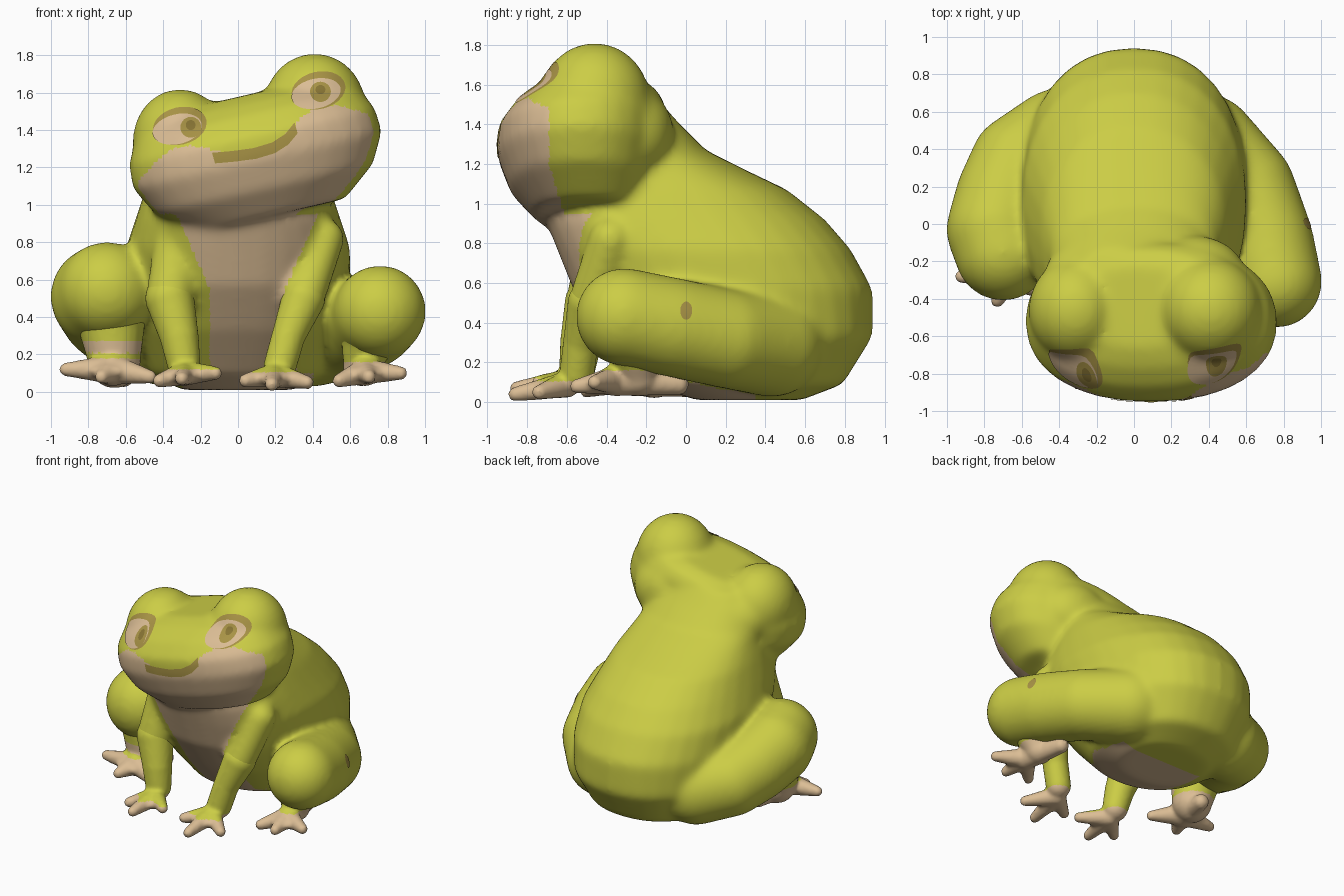
import bpy, bmesh, math
from mathutils import Matrix, Vector
from mathutils.bvhtree import BVHTree

if "Cube" in bpy.data.objects:
    bpy.data.objects.remove(bpy.data.objects["Cube"])


def material(name, rgb):
    m = bpy.data.materials.new(name)
    m.use_nodes = True
    m.diffuse_color = (*rgb, 1)
    m.node_tree.nodes["Principled BSDF"].inputs["Base Color"].default_value = (*rgb, 1)
    return m


GREEN = material("skin green", (0.6, 0.61, 0.06))
TAN = material("belly tan", (0.71, 0.51, 0.3))
BROWN = material("mouth brown", (0.39, 0.29, 0.06))
DARK = material("pupil brown", (0.25, 0.18, 0.035))


def blob(bm, loc, radii):
    mat = Matrix.Translation(loc) @ Matrix.Diagonal((*radii, 1))
    bmesh.ops.create_uvsphere(bm, u_segments=24, v_segments=16, radius=1, matrix=mat)


def chain(bm, joints):
    """Tapered limb through (x, y, z, radius) joints."""
    for j in joints:
        blob(bm, j[:3], (j[3],) * 3)
    for a, b in zip(joints, joints[1:]):
        p, q = Vector(a[:3]), Vector(b[:3])
        turn = (q - p).to_track_quat("Z", "Y").to_matrix().to_4x4()
        bmesh.ops.create_cone(bm, cap_ends=True, segments=24, radius1=a[3], radius2=b[3],
                              depth=(q - p).length, matrix=Matrix.Translation((p + q) / 2) @ turn)


def loft(bm, sections, matrix, sides=32):
    """Stack of rounded slices given as (height, front y, back y, half width)."""
    rings = []
    for z, front, back, half in sections:
        ring = []
        for i in range(sides):
            a = math.tau * i / sides
            s, c = math.sin(a), math.cos(a)
            x = half * math.copysign(abs(s) ** 0.9, s)
            y = (front + back) / 2 + (back - front) / 2 * math.copysign(abs(c) ** 0.9, c)
            ring.append(bm.verts.new(matrix @ Vector((x, y, z))))
        rings.append(ring)
    for lo, hi in zip(rings, rings[1:]):
        for i in range(sides):
            k = (i + 1) % sides
            bm.faces.new((lo[i], lo[k], hi[k], hi[i]))
    bm.faces.new(rings[0])
    bm.faces.new(rings[-1])


def fuse(name, bm, voxel, smooth, is_tan):
    """Merge overlapping volumes into one smooth skin and colour it by rule."""
    bmesh.ops.recalc_face_normals(bm, faces=bm.faces)
    raw = bpy.data.meshes.new(name)
    bm.to_mesh(raw)
    bm.free()
    obj = bpy.data.objects.new(name, raw)
    bpy.context.collection.objects.link(obj)
    rem = obj.modifiers.new("merge", "REMESH")
    rem.mode = "VOXEL"
    rem.voxel_size = voxel
    soft = obj.modifiers.new("soften", "SMOOTH")
    soft.factor = 0.5
    soft.iterations = smooth
    bpy.context.view_layer.update()
    done = bpy.data.meshes.new_from_object(obj.evaluated_get(bpy.context.evaluated_depsgraph_get()))
    obj.modifiers.clear()
    obj.data = done
    bpy.data.meshes.remove(raw)
    done.name = name
    done.materials.clear()
    done.materials.append(GREEN)
    done.materials.append(TAN)
    for f in done.polygons:
        f.use_smooth = True
        f.material_index = int(is_tan(f.center))
    return obj


def plate(name, rows, place, direction, tree, mat, lift):
    """Thin painted patch: a grid of 2D points dropped onto a surface."""
    bm = bmesh.new()
    grid = []
    for row in rows:
        line = []
        for a, b in row:
            hit, normal, _, _ = tree.ray_cast(place(a, b), direction)
            line.append(bm.verts.new(hit + normal * lift))
        grid.append(line)
    for r, s in zip(grid, grid[1:]):
        for i in range(len(r) - 1):
            bm.faces.new((r[i], r[i + 1], s[i + 1], s[i]))
    bmesh.ops.remove_doubles(bm, verts=bm.verts, dist=0.0004)
    bmesh.ops.recalc_face_normals(bm, faces=bm.faces)
    bm.normal_update()
    if sum(f.normal.dot(direction) for f in bm.faces) > 0:
        bmesh.ops.reverse_faces(bm, faces=bm.faces)
    me = bpy.data.meshes.new(name)
    bm.to_mesh(me)
    bm.free()
    me.materials.append(mat)
    for f in me.polygons:
        f.use_smooth = True
    bpy.context.collection.objects.link(bpy.data.objects.new(name, me))


def disc(u, v, ru, rv, roll=0.0):
    rows = []
    for k in range(6):
        row = []
        for i in range(29):
            a = math.tau * i / 28
            p, q = ru * k / 5 * math.cos(a), rv * k / 5 * math.sin(a)
            row.append((u + p * math.cos(roll) - q * math.sin(roll),
                        v + p * math.sin(roll) + q * math.cos(roll)))
        rows.append(row)
    return rows


# Torso, tilted head, eye bumps, thighs and upper arms in one skin
ROLL = math.radians(13)
HEAD = Matrix.Translation((0.09, 0, 1.3)) @ Matrix.Rotation(-ROLL, 4, "Y")
HEAD_INV = HEAD.inverted()
torso = [(0.01, 0.05, 0.58, 0.3), (0.09, -0.18, 0.79, 0.46), (0.33, -0.4, 0.94, 0.57),
         (0.57, -0.57, 0.94, 0.6), (0.77, -0.65, 0.83, 0.6), (0.92, -0.71, 0.7, 0.55),
         (1.07, -0.66, 0.51, 0.5), (1.17, -0.6, 0.3, 0.46), (1.27, -0.58, 0.1, 0.43),
         (1.4, -0.52, -0.03, 0.38), (1.5, -0.5, -0.12, 0.3)]
head = [(-0.37, -0.76, -0.2, 0.41), (-0.22, -0.89, -0.14, 0.6), (-0.06, -0.95, -0.1, 0.685),
        (0.07, -0.95, -0.09, 0.675), (0.18, -0.87, -0.1, 0.62), (0.25, -0.77, -0.14, 0.5),
        (0.29, -0.66, -0.22, 0.32)]
thighs = [[(0.39, 0.43, 0.29, 0.265), (0.61, 0.2, 0.32, 0.25), (0.71, -0.08, 0.38, 0.25),
           (0.76, -0.31, 0.43, 0.247)],
          [(-0.41, 0.46, 0.3, 0.265), (-0.62, 0.33, 0.36, 0.255), (-0.69, 0.15, 0.43, 0.265),
           (-0.735, -0.03, 0.51, 0.27), (-0.7, -0.15, 0.54, 0.262)]]
upper_arms = [[(0.46, -0.38, 0.82, 0.11), (0.35, -0.48, 0.5, 0.115)],
              [(-0.31, -0.4, 0.86, 0.13), (-0.365, -0.48, 0.5, 0.13)]]
bm = bmesh.new()
loft(bm, torso, Matrix.Identity(4))
loft(bm, head, HEAD)
blob(bm, (0.41, -0.46, 1.52), (0.275, 0.28, 0.29))
blob(bm, (-0.31, -0.46, 1.34), (0.255, 0.28, 0.28))
blob(bm, (0.32, -0.28, 1.35), (0.28, 0.22, 0.24))
blob(bm, (-0.2, -0.28, 1.27), (0.28, 0.22, 0.22))
for joints in thighs + upper_arms:
    chain(bm, joints)


def belly(c):
    if c.z > 0.95:
        p = HEAD_INV @ c
        edge = -0.69 + 0.3 * max(0, 1.2 - c.z)
        return c.y < edge and p.z < 0.04 - 0.08 * math.cos(8 * p.x) + 0.05 * p.x
    wide = 0.2 + 0.45 * max(0, c.z - 0.55) + (0.15 if c.z < 0.12 else 0)
    return abs(c.x - 0.05) < wide and c.y < (0.35 if c.z < 0.1 else -0.1)


body = fuse("body_and_head", bm, 0.02, 22, belly)

# Lower limbs: joint chains, a ball, toe tips fanning from it,
# height of the tan sole and of a tan cuff above it
lower_limbs = {
    "left_forearm": ([[(0.35, -0.48, 0.5, 0.117), (0.27, -0.53, 0.3, 0.09), (0.225, -0.55, 0.14, 0.088)]],
                     (0.2, -0.6, 0.09, 0.075),
                     [(0.04, -0.71, 0.06), (0.18, -0.86, 0.04), (0.37, -0.74, 0.05)], 0.105, 0),
    "right_forearm": ([[(-0.365, -0.48, 0.5, 0.132), (-0.315, -0.53, 0.3, 0.105), (-0.29, -0.55, 0.15, 0.09)]],
                      (-0.28, -0.6, 0.1, 0.075),
                      [(-0.42, -0.72, 0.06), (-0.3, -0.85, 0.07), (-0.12, -0.74, 0.1)], 0.12, 0),
    "left_foot": ([[(0.71, -0.27, 0.34, 0.17), (0.66, -0.24, 0.13, 0.1)],
                   [(0.63, -0.04, 0.09, 0.055), (0.68, -0.36, 0.11, 0.08)]],
                  (0.68, -0.36, 0.11, 0.08),
                  [(0.54, -0.5, 0.06), (0.7, -0.55, 0.08), (0.87, -0.46, 0.1)], 0.16, 0),
    "right_foot": ([[(-0.68, -0.13, 0.4, 0.19), (-0.66, -0.16, 0.16, 0.14)],
                    [(-0.61, 0, 0.08, 0.055), (-0.67, -0.27, 0.12, 0.09)]],
                   (-0.67, -0.27, 0.12, 0.09),
                   [(-0.92, -0.28, 0.12), (-0.73, -0.41, 0.08), (-0.47, -0.37, 0.08)], 0.18, 0.27),
}
for name, (chains, ball, toes, sole, cuff) in lower_limbs.items():
    bm = bmesh.new()
    for joints in chains:
        chain(bm, joints)
    for tip in toes:
        chain(bm, [(*ball[:3], ball[3] * 0.9), (*tip, 0.037)])
    middle = sum((Vector(t) for t in toes), Vector()) / 3
    blob(bm, Vector(ball[:3]).lerp(middle, 0.4), (0.12, 0.09, 0.045))
    fuse(name, bm, 0.014, 5,
         lambda c: c.z < sole or (sole + 0.03 < c.z < cuff and c.y < -0.18))

# Eyes and mouth painted on the face
skin = BVHTree.FromPolygons([v.co for v in body.data.vertices],
                            [tuple(f.vertices) for f in body.data.polygons])
ahead = Vector((0, 1, 0))


def on_front(x, z):
    return Vector((x, -2, z))


for side, x, z, look in (("left", 0.43, 1.6, 0.01), ("right", -0.31, 1.41, 0.06)):
    layers = [("eyelid", disc(x, z + 0.01, 0.145, 0.1, ROLL), BROWN),
              ("eye", disc(x - 0.013, z - 0.008, 0.133, 0.08, ROLL), TAN),
              ("iris", disc(x + look, z, 0.055, 0.055), BROWN),
              ("pupil", disc(x + look, z + 0.01, 0.026, 0.026), DARK)]
    for k, (part, rows, mat) in enumerate(layers):
        plate(f"{side}_{part}", rows, on_front, ahead, skin, mat, 0.003 + 0.002 * k)

curve = [(-0.13, 1.25), (-0.02, 1.26), (0.09, 1.275), (0.19, 1.305), (0.26, 1.35), (0.31, 1.41)]
rows = []
for (ax, az), (bx, bz) in zip(curve, curve[1:]):
    for k in range(6):
        p = Vector((ax, az)).lerp(Vector((bx, bz)), k / 5)
        rows.append([(p.x - 0.008 * w, p.y + 0.028 * w) for w in (-1, -0.5, 0, 0.5, 1)])
plate("mouth", rows, on_front, ahead, skin, BROWN, 0.005)

# Small mark on the thigh
plate("thigh_spot", disc(0.0, 0.46, 0.03, 0.045), lambda y, z: Vector((2, y, z)),
      Vector((-1, 0, 0)), skin, BROWN, 0.004)
